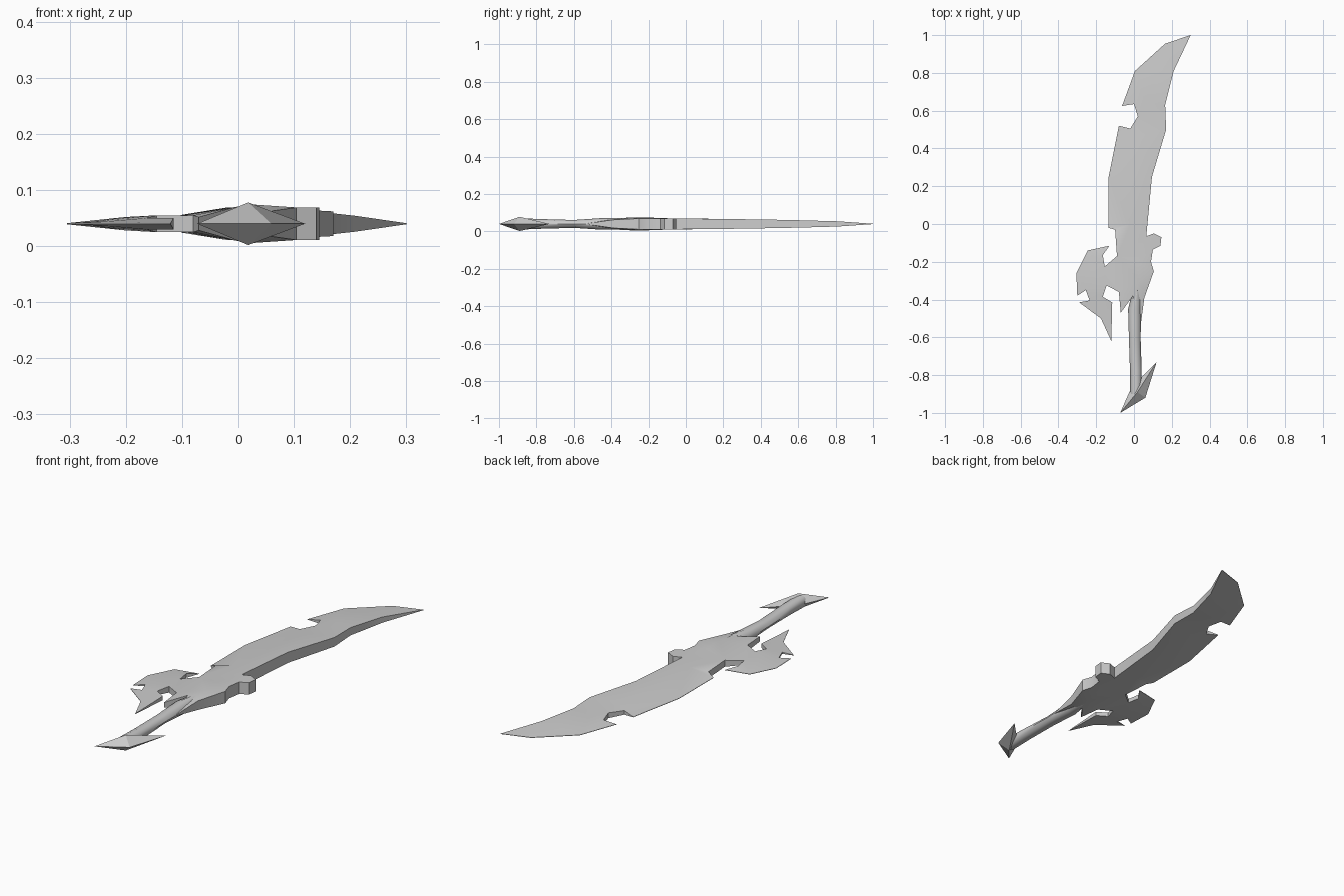
import bpy
import bmesh
import math
from mathutils import Vector
from mathutils.geometry import delaunay_2d_cdt

MID = 0.04  # height of the symmetry plane

default_cube = bpy.data.objects.get("Cube")
if default_cube:
    bpy.data.objects.remove(default_cube, do_unlink=True)

steel = bpy.data.materials.new("grey_steel")
steel.use_nodes = True
steel.diffuse_color = (0.6, 0.6, 0.6, 1)
steel.node_tree.nodes["Principled BSDF"].inputs["Base Color"].default_value = steel.diffuse_color


def finish(bm, name, angle=30):
    """Turn a bmesh into a grey object with smooth faces and sharp corners."""
    bmesh.ops.remove_doubles(bm, verts=bm.verts, dist=0.0005)
    bmesh.ops.recalc_face_normals(bm, faces=bm.faces)
    mesh = bpy.data.meshes.new(name)
    bm.to_mesh(mesh)
    bm.free()
    mesh.materials.append(steel)
    obj = bpy.data.objects.new(name, mesh)
    bpy.context.collection.objects.link(obj)
    bpy.ops.object.select_all(action='DESELECT')
    obj.select_set(True)
    bpy.context.view_layer.objects.active = obj
    bpy.ops.object.shade_smooth_by_angle(angle=math.radians(angle))
    return obj


def plate(name, sections, ridge):
    """Symmetric plate: outline sections and ridge points, each with half thickness."""
    outline = [(Vector(p), half) for half, points in sections for p in points]
    inner = [(Vector(p), half) for half, points in ridge for p in points]
    everything = outline + inner
    count = len(outline)
    border = [(i, (i + 1) % count) for i in range(count)]
    verts, _, faces, sources, _, _ = delaunay_2d_cdt(
        [p for p, _ in everything], border, [list(range(count))], 1, 0.0001)
    half = [everything[s[0]][1] if s else 0.01 for s in sources]
    bm = bmesh.new()
    top, bottom = [[bm.verts.new((v.x, v.y, MID + side * h)) for v, h in zip(verts, half)]
                   for side in (1, -1)]
    for face in faces:
        bm.faces.new([top[i] for i in face])
        bm.faces.new([bottom[i] for i in reversed(face)])
    # side walls along the open border
    for edge in [e for e in bm.edges if e.is_boundary and e.verts[0] in top]:
        a, b = (top.index(v) for v in edge.verts)
        bm.faces.new((top[a], top[b], bottom[b], bottom[a]))
    return finish(bm, name)


# Blade with hooked guard: thick back edge, sharp cutting edge
SHARP = 0.001
outline = [
    (SHARP, [(.30, 1)]),
    (.014, [(.21, .81)]),
    (.019, [(.165, .63)]),
    (.022, [(.17, .5)]),
    (.026, [(.095, .25)]),
    # knob on the back edge
    (.029, [(.065, -.065), (.105, -.05), (.145, -.07), (.14, -.115), (.1, -.135),
            (.09, -.2), (.105, -.25)]),
    (.022, [(.055, -.39)]),
    (SHARP, [(.035, -.54)]),
    # collar around the grip
    (.03, [(-.005, -.38)]),
    (.012, [(-.07, -.47)]),
    (.015, [(-.08, -.36), (-.145, -.325)]),
    # hooked guard
    (.01, [(-.165, -.385), (-.115, -.415)]),
    (SHARP, [(-.12, -.62), (-.175, -.5), (-.29, -.415)]),
    (.004, [(-.235, -.405), (-.255, -.35)]),
    (SHARP, [(-.3, -.38), (-.305, -.26), (-.245, -.14), (-.13, -.115)]),
    (.01, [(-.165, -.165), (-.155, -.225)]),
    # cutting edge with its notch
    (.016, [(-.09, -.17), (-.1, -.03)]),
    (SHARP, [(-.135, -.02), (-.135, .245), (-.08, .52)]),
    (.01, [(-.02, .505)]),
    (.013, [(.02, .57)]),
    (.009, [(0, .635)]),
    (SHARP, [(-.063, .625), (.005, .81), (.165, .955)]),
]
ridge = [
    (.034, [(.03, -.3), (.02, -.2)]),
    (.029, [(-.02, 0)]),
    (.026, [(-.02, .24)]),
    (.021, [(.04, .47)]),
    (.018, [(.06, .65)]),
    (.011, [(.12, .81)]),
    (.012, [(-.2, -.28)]),
]
plate("blade_and_guard", outline, ridge)

# Grip: eight-sided rod, waisted in the middle
SIDES = 8
bm = bmesh.new()
rings = []
for y, x, width, height in [(-.9, .01, .03, .031), (-.78, .01, .031, .026),
                            (-.6, .004, .031, .021), (-.45, .004, .035, .031),
                            (-.3, .025, .02, .031)]:
    turns = [math.tau * i / SIDES for i in range(SIDES)]
    rings.append([bm.verts.new((x + width * math.cos(t), y, MID + height * math.sin(t)))
                  for t in turns])
for lower, upper in zip(rings, rings[1:]):
    for i in range(SIDES):
        j = (i + 1) % SIDES
        bm.faces.new((lower[i], lower[j], upper[j], upper[i]))
bm.faces.new(rings[0])
bm.faces.new(rings[-1])
finish(bm, "grip", 50)

# Pommel: slanted spike with a peak above and below
bm = bmesh.new()
rim = [bm.verts.new((x, y, MID)) for x, y in
       [(-.073, -1), (.06, -.92), (.12, -.73), (.05, -.8), (-.025, -.89)]]
for side in (1, -1):
    peak = bm.verts.new((.018, -.89, MID + side * .038))
    for a, b in zip(rim, rim[1:] + rim[:1]):
        bm.faces.new((a, b, peak))
finish(bm, "pommel", 20)
